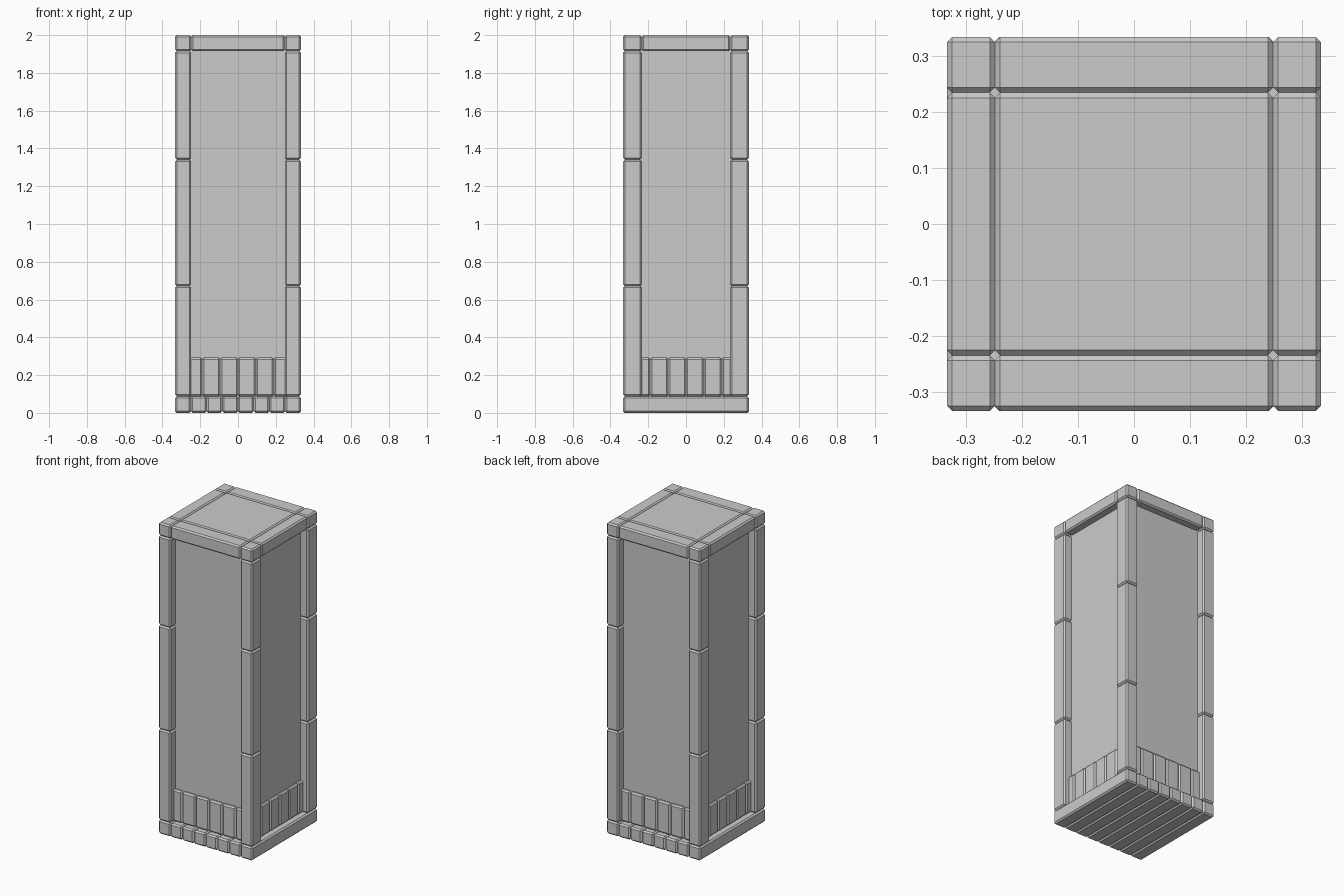
import bpy
import math
import bmesh

cube = bpy.data.objects.get("Cube")
if cube:
    bpy.data.objects.remove(cube)

grey = bpy.data.materials.new("plain_grey")
grey.use_nodes = True
grey.diffuse_color = (0.6, 0.6, 0.6, 1)
grey.node_tree.nodes["Principled BSDF"].inputs["Base Color"].default_value = (0.6, 0.6, 0.6, 1)

HALF = 0.333           # outer half width
IN_X, IN_Y = 0.248, 0.234   # inner edges of the frame
FLOOR, BEAM, TOP = 0.088, 1.915, 2.0
WALL = 0.28


def block(name, x, y, z, bevel=0.009):
    """Chamfered box spanning the given (low, high) ranges."""
    bm = bmesh.new()
    bmesh.ops.create_cube(bm, size=1)
    for v in bm.verts:
        v.co = [r[0] if c < 0 else r[1] for c, r in zip(v.co, (x, y, z))]
    if bevel:
        bmesh.ops.bevel(bm, geom=bm.edges[:], offset=bevel, segments=1, affect='EDGES')
    bmesh.ops.recalc_face_normals(bm, faces=bm.faces[:])
    mesh = bpy.data.meshes.new(name)
    bm.to_mesh(mesh)
    bm.free()
    mesh.materials.append(grey)
    obj = bpy.data.objects.new(name, mesh)
    bpy.context.collection.objects.link(obj)
    bpy.ops.object.select_all(action='DESELECT')
    obj.select_set(True)
    bpy.context.view_layer.objects.active = obj
    bpy.ops.object.shade_smooth_by_angle(angle=math.radians(30))
    return obj


def side(sign, inner, outer=HALF):
    return tuple(sorted((sign * inner, sign * outer)))


# Floor boards running front to back
board = 2 * HALF / 8
for i in range(8):
    x0 = -HALF + i * board
    block(f"floor_board_{i + 1}", (x0, x0 + board), (-HALF, HALF), (0, FLOOR))

# Recessed walls and the top panel
block("wall_core", (-WALL, WALL), (-WALL, WALL), (FLOOR - 0.01, BEAM + 0.01), 0)
block("top_panel", (-IN_X, IN_X), (-IN_Y, IN_Y), (BEAM, TOP))

# Corner posts in three lengths, each with a cap
levels = (FLOOR, 0.672, 1.34, BEAM, TOP)
parts = ("lower_post", "middle_post", "upper_post", "corner_cap")
for sx, lr in ((-1, "right"), (1, "left")):
    for sy, fb in ((-1, "front"), (1, "back")):
        for part, z0, z1 in zip(parts, levels, levels[1:]):
            block(f"{fb}_{lr}_{part}", side(sx, IN_X), side(sy, IN_Y), (z0, z1))

# Top beams and the upright skirting slats on all four sides
slat = 0.095
for s, fb, lr in ((-1, "front", "right"), (1, "back", "left")):
    block(f"{fb}_top_beam", (-IN_X, IN_X), side(s, IN_Y), (BEAM, TOP))
    block(f"{lr}_top_beam", side(s, IN_X), (-IN_Y, IN_Y), (BEAM, TOP))
    for i in range(6):
        span = ((i - 3) * slat, (i - 2) * slat)
        depth = side(s, WALL - 0.02, WALL + 0.018)
        block(f"{fb}_slat_{i + 1}", span, depth, (FLOOR, 0.292))
        block(f"{lr}_slat_{i + 1}", depth, span, (FLOOR, 0.292))
